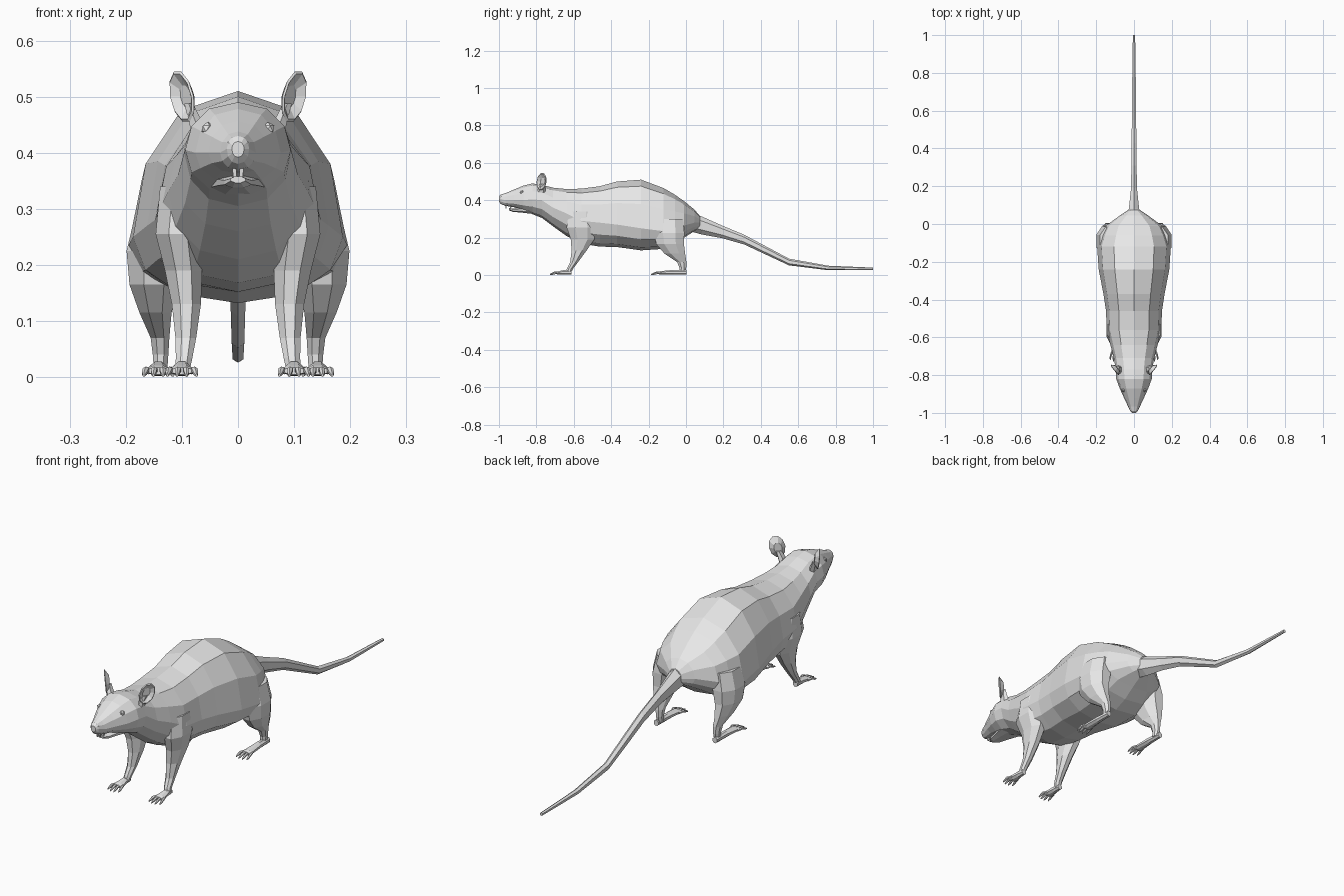
import bpy, bmesh, math
from mathutils import Vector

if "Cube" in bpy.data.objects:
    bpy.data.objects.remove(bpy.data.objects["Cube"])

grey = bpy.data.materials.new("light_grey")
grey.diffuse_color = (0.8, 0.8, 0.8, 1)
grey.use_nodes = True
grey.node_tree.nodes["Principled BSDF"].inputs["Base Color"].default_value = grey.diffuse_color


def finish(name, bm):
    bmesh.ops.recalc_face_normals(bm, faces=bm.faces)
    mesh = bpy.data.meshes.new(name)
    bm.to_mesh(mesh)
    bm.free()
    mesh.materials.append(grey)
    ob = bpy.data.objects.new(name, mesh)
    bpy.context.collection.objects.link(ob)
    return ob


def loft_rings(bm, rings):
    """Skin closed rings of points and cap both ends."""
    loops = [[bm.verts.new(p) for p in ring] for ring in rings]
    n = len(loops[0])
    for a, b in zip(loops, loops[1:]):
        for i in range(n):
            j = (i + 1) % n
            bm.faces.new((a[i], a[j], b[j], b[i]))
    bm.faces.new(loops[0])
    bm.faces.new(loops[-1][::-1])


def ellipse(x, y, z, r1, r2, n, axis):
    """Ellipse in the plane across the given axis."""
    pts = []
    for i in range(n):
        a = 2 * math.pi * (i + 0.5) / n
        u, v = r1 * math.cos(a), r2 * math.sin(a)
        pts.append((x + u, y, z + v) if axis == 'Y' else (x + u, y + v, z))
    return pts


def tube(name, rings, n, axis):
    bm = bmesh.new()
    loft_rings(bm, [ellipse(*r, n, axis) for r in rings])
    return finish(name, bm)


# Torso, neck and head: y, bottom, top, half width, height of widest point
sections = [
    (.075, .25, .315, .03, .28), (.045, .235, .35, .075, .28),
    (-.01, .20, .395, .15, .265), (-.06, .165, .43, .175, .25),
    (-.12, .14, .465, .195, .235), (-.24, .132, .51, .187, .25),
    (-.37, .15, .50, .162, .27), (-.46, .152, .475, .148, .28),
    (-.56, .168, .462, .145, .29), (-.64, .21, .46, .125, .33),
    (-.71, .26, .467, .107, .36), (-.77, .305, .482, .096, .40),
    (-.82, .325, .49, .094, .405), (-.87, .345, .478, .076, .40),
    (-.92, .363, .457, .053, .40), (-.965, .37, .438, .032, .40),
    (-.99, .38, .43, .02, .407), (-1.0, .392, .42, .011, .407)]
bm = bmesh.new()
body_rings = []
for y, bottom, top, w, mid in sections:
    ring = []
    for i in range(12):
        a = 2 * math.pi * i / 12
        c, s = math.cos(a), math.sin(a)
        x = w * math.copysign(abs(c) ** 0.88, c)
        ring.append((x, y, mid + s * (top - mid if s > 0 else mid - bottom)))
    body_rings.append(ring)
loft_rings(bm, body_rings)
body = finish("body", bm)

# Tail
limbs = [tube("tail", [
    (0, -.02, .295, .05, .05), (0, .085, .265, .031, .048),
    (0, .19, .232, .018, .034), (0, .31, .19, .016, .026),
    (0, .43, .13, .015, .022), (0, .55, .07, .013, .018),
    (0, .76, .038, .011, .012), (0, 1.0, .033, .007, .007)], 6, 'Y')]

# Lower jaw
limbs.append(tube("lower_jaw", [
    (0, -.80, .345, .06, .022), (0, -.88, .347, .038, .014),
    (0, -.925, .347, .026, .01), (0, -.947, .352, .014, .006)], 8, 'Y'))

# Legs as stacked slices: x, y, z, half width, half depth
hind = [(.13, -.09, .30, .055, .08), (.145, -.09, .225, .058, .088),
        (.15, -.085, .165, .047, .08), (.147, -.06, .115, .031, .06),
        (.139, -.023, .07, .018, .027), (.138, -.017, .04, .015, .02),
        (.138, -.02, .012, .013, .017)]
fore = [(.10, -.56, .34, .042, .07), (.107, -.56, .255, .043, .085),
        (.097, -.553, .19, .036, .068), (.092, -.572, .13, .028, .043),
        (.093, -.598, .07, .02, .023), (.096, -.62, .035, .016, .018),
        (.099, -.63, .012, .014, .016)]


def mirrored(rings, side):
    return [(side * r[0],) + r[1:] for r in rings]


def paw(name, x, heel, ball, tip):
    """Flat foot with four bent, fanned toes."""
    bm = bmesh.new()
    loft_rings(bm, [ellipse(*r, 8, 'Y') for r in (
        (x, heel, .014, .012, .013), (x, (heel + ball) / 2, .015, .016, .014),
        (x, ball, .012, .021, .010), (x, ball - .012, .011, .02, .007))])
    for k in (-1.5, -.5, .5, 1.5):
        d = k * .015
        back = abs(k) * .008
        knuckle = ball + (tip - ball) * .5 + back
        loft_rings(bm, [ellipse(*r, 6, 'Y') for r in (
            (x + d * .75, ball + .006, .011, .005, .006),
            (x + d, knuckle, .013, .006, .006),
            (x + d * 1.1, tip + back + .012, .007, .005, .005),
            (x + d * 1.15, tip + back, .003, .002, .003))])
    return finish(name, bm)


def ear(name, side):
    """Cupped oval shell facing forward and outward."""
    c = Vector((side * .1, -.772, .5))
    across = Vector((side * .021, .027, 0))
    up = Vector((side * .008, .004, .047))
    out = Vector((side * .75, -.65, 0))
    bm = bmesh.new()
    rims = []
    for scale, push in ((.5, -.016), (1, 0), (.9, .003), (.45, -.009)):
        rims.append([c + out * push + scale * (
            across * math.cos(a) + up * math.sin(a))
            for a in (2 * math.pi * i / 10 for i in range(10))])
    loft_rings(bm, rims)
    # root joining the ear to the skull
    loft_rings(bm, [ellipse(*r, 6, 'Z') for r in (
        (side * .07, -.775, .44, .016, .024),
        (side * .088, -.766, .488, .009, .016))])
    return finish(name, bm)


for side, label in ((1, "left"), (-1, "right")):
    limbs.append(tube("hind_leg_" + label, mirrored(hind, side), 8, 'Z'))
    limbs.append(tube("front_leg_" + label, mirrored(fore, side), 8, 'Z'))
    paw("hind_paw_" + label, side * .142, .004, -.135, -.19)
    paw("front_paw_" + label, side * .1, -.612, -.68, -.732)
    ear("ear_" + label, side)

    # Eye
    bm = bmesh.new()
    bmesh.ops.create_icosphere(bm, subdivisions=1, radius=.012)
    bmesh.ops.translate(bm, verts=bm.verts, vec=(side * .054, -.878, .443))
    finish("eye_" + label, bm)

    # Upper and lower incisors
    bm = bmesh.new()
    for y, z in ((-.962, .367), (-.938, .358)):
        loft_rings(bm, [ellipse(side * .006, y, z + h, r, r, 4, 'Z')
                        for h, r in ((-.01, .004), (.012, .006))])
    finish("teeth_" + label, bm)

# Nose pad
tube("nose", [(0, -.975, .415, .022, .016), (0, -.99, .413, .02, .015),
              (0, -1.0, .41, .009, .007)], 8, 'Y')

# Weld tail, jaw and legs into the body
bpy.context.view_layer.objects.active = body
for limb in limbs:
    mod = body.modifiers.new("weld", 'BOOLEAN')
    mod.operation = 'UNION'
    mod.solver = 'EXACT'
    mod.object = limb
    bpy.ops.object.modifier_apply(modifier=mod.name)
    bpy.data.objects.remove(limb)
